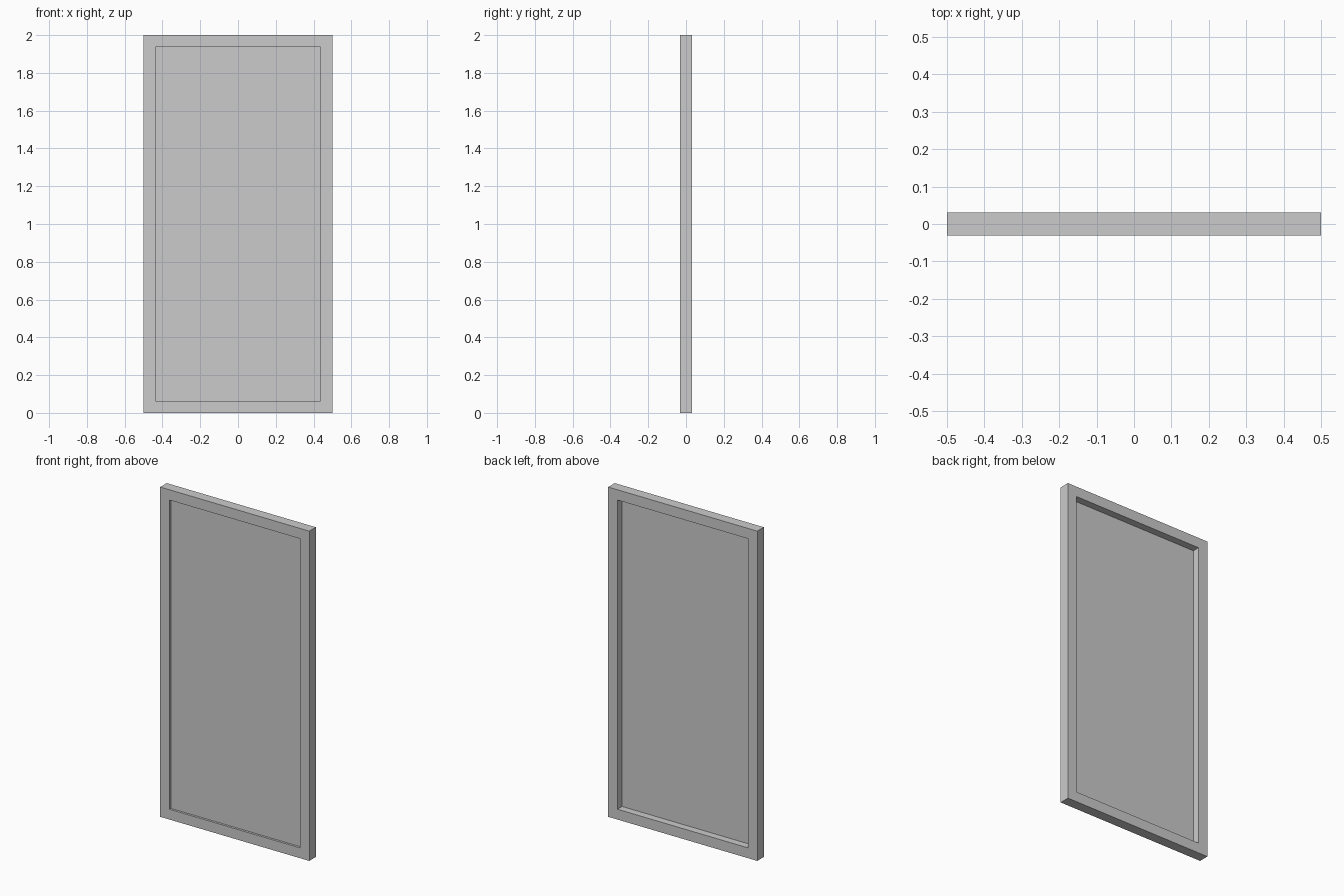
import bpy, bmesh

if "Cube" in bpy.data.objects:
    bpy.data.objects.remove(bpy.data.objects["Cube"])

W, H, T, B = 1.0, 2.0, 0.0625, 0.0625  # width, height, depth, border


def make_object(name, bm):
    bmesh.ops.recalc_face_normals(bm, faces=bm.faces)
    mesh = bpy.data.meshes.new(name)
    bm.to_mesh(mesh)
    bm.free()
    obj = bpy.data.objects.new(name, mesh)
    bpy.context.collection.objects.link(obj)
    return obj


def rectangle(bm, inset, y):
    x, lo, hi = W / 2 - inset, inset, H - inset
    return [bm.verts.new(p) for p in ((-x, y, lo), (x, y, lo), (x, y, hi), (-x, y, hi))]


# Border frame: four rectangles joined into a closed square-section ring
bm = bmesh.new()
loops = [rectangle(bm, i, y) for i, y in ((0, -T / 2), (B, -T / 2), (B, T / 2), (0, T / 2))]
for k in range(4):
    a, b = loops[k], loops[(k + 1) % 4]
    for i in range(4):
        j = (i + 1) % 4
        bm.faces.new((a[i], a[j], b[j], b[i]))
make_object("border_frame", bm)

# Thin inset panel, set close to the front with a deep recess behind
bm = bmesh.new()
front, back = rectangle(bm, B, -0.018), rectangle(bm, B, -0.013)
bm.faces.new(front)
bm.faces.new(back)
for i in range(4):
    j = (i + 1) % 4
    bm.faces.new((front[i], front[j], back[j], back[i]))
make_object("inset_panel", bm)
